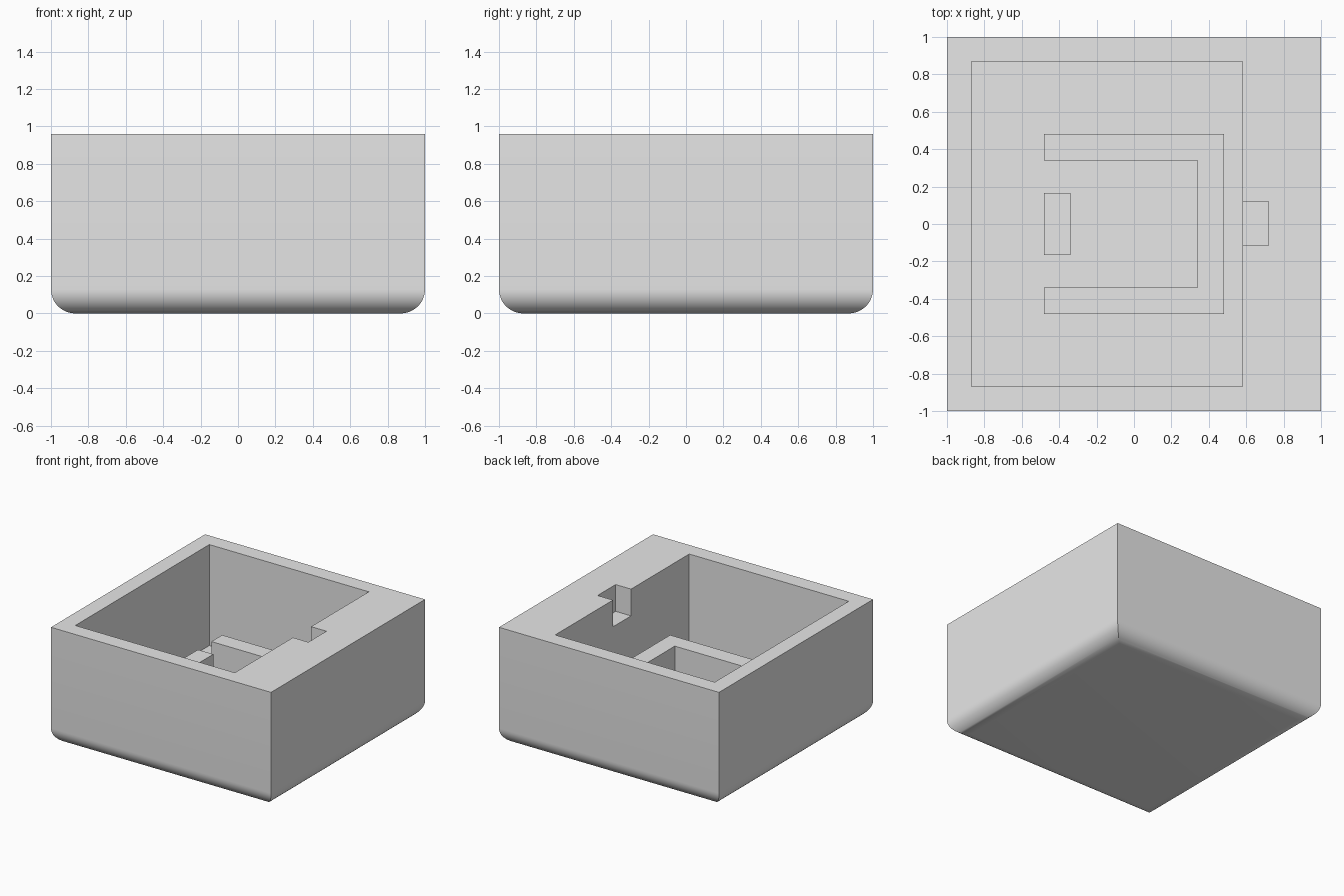
import bpy
import bmesh

if "Cube" in bpy.data.objects:
    bpy.data.objects.remove(bpy.data.objects["Cube"], do_unlink=True)

HEIGHT, WALL, EDGE = 0.96, 0.13, 0.87
RIB_OUT, RIB_IN, RIB_TOP = 0.48, 0.34, 0.47

grey = bpy.data.materials.new("plain_grey")
grey.use_nodes = True
grey.diffuse_color = (0.8, 0.8, 0.8, 1)
grey.node_tree.nodes["Principled BSDF"].inputs["Base Color"].default_value = (0.8, 0.8, 0.8, 1)


def prism(name, outline, z0, z1, round_bottom=0):
    """Extrude a counter-clockwise outline from z0 to z1, optionally rounding its bottom edges."""
    bm = bmesh.new()
    base = bm.faces.new([bm.verts.new((x, y, z0)) for x, y in outline])
    ext = bmesh.ops.extrude_face_region(bm, geom=[base], use_keep_orig=True)
    top = [v for v in ext["geom"] if isinstance(v, bmesh.types.BMVert)]
    bmesh.ops.translate(bm, verts=top, vec=(0, 0, z1 - z0))
    bmesh.ops.recalc_face_normals(bm, faces=bm.faces)
    if round_bottom:
        rim = [e for e in bm.edges if all(abs(v.co.z - z0) < 1e-5 for v in e.verts)]
        bmesh.ops.bevel(bm, geom=rim, offset=round_bottom, offset_type="OFFSET",
                        segments=12, profile=0.5, affect="EDGES")
    mesh = bpy.data.meshes.new(name)
    bm.to_mesh(mesh)
    bm.free()
    mesh.materials.append(grey)
    obj = bpy.data.objects.new(name, mesh)
    bpy.context.collection.objects.link(obj)
    return obj


def rect(x0, x1, y0, y1):
    return [(x0, y0), (x1, y0), (x1, y1), (x0, y1)]


def activate(obj):
    bpy.ops.object.select_all(action="DESELECT")
    obj.select_set(True)
    bpy.context.view_layer.objects.active = obj


# Outer block with rounded bottom edges
body = prism("body", rect(-1, 1, -1, 1), 0, HEIGHT, WALL)

# Deep pocket and shallow notch in its thick side wall
cutters = [
    prism("pocket_cutter", rect(-EDGE, 0.58, -EDGE, EDGE), WALL, HEIGHT + 0.2),
    prism("notch_cutter", rect(0.5, 0.72, -0.115, 0.12), 0.74, HEIGHT + 0.2),
]
for cutter in cutters:
    cutter.hide_render = True
    activate(body)
    mod = body.modifiers.new("cut", "BOOLEAN")
    mod.operation, mod.solver, mod.object = "DIFFERENCE", "EXACT", cutter
    bpy.ops.object.modifier_apply(modifier=mod.name)
    bpy.data.objects.remove(cutter, do_unlink=True)

activate(body)
bpy.ops.object.shade_smooth_by_angle(angle=0.5)

# U-shaped rib and the short rib across its open side
prism("u_shaped_rib", [
    (-RIB_OUT, -RIB_OUT), (RIB_OUT, -RIB_OUT), (RIB_OUT, RIB_OUT), (-RIB_OUT, RIB_OUT),
    (-RIB_OUT, RIB_IN), (RIB_IN, RIB_IN), (RIB_IN, -RIB_IN), (-RIB_OUT, -RIB_IN),
], WALL - 0.02, RIB_TOP)
prism("short_rib", rect(-RIB_OUT, -RIB_IN, -0.165, 0.165), WALL - 0.02, RIB_TOP)
